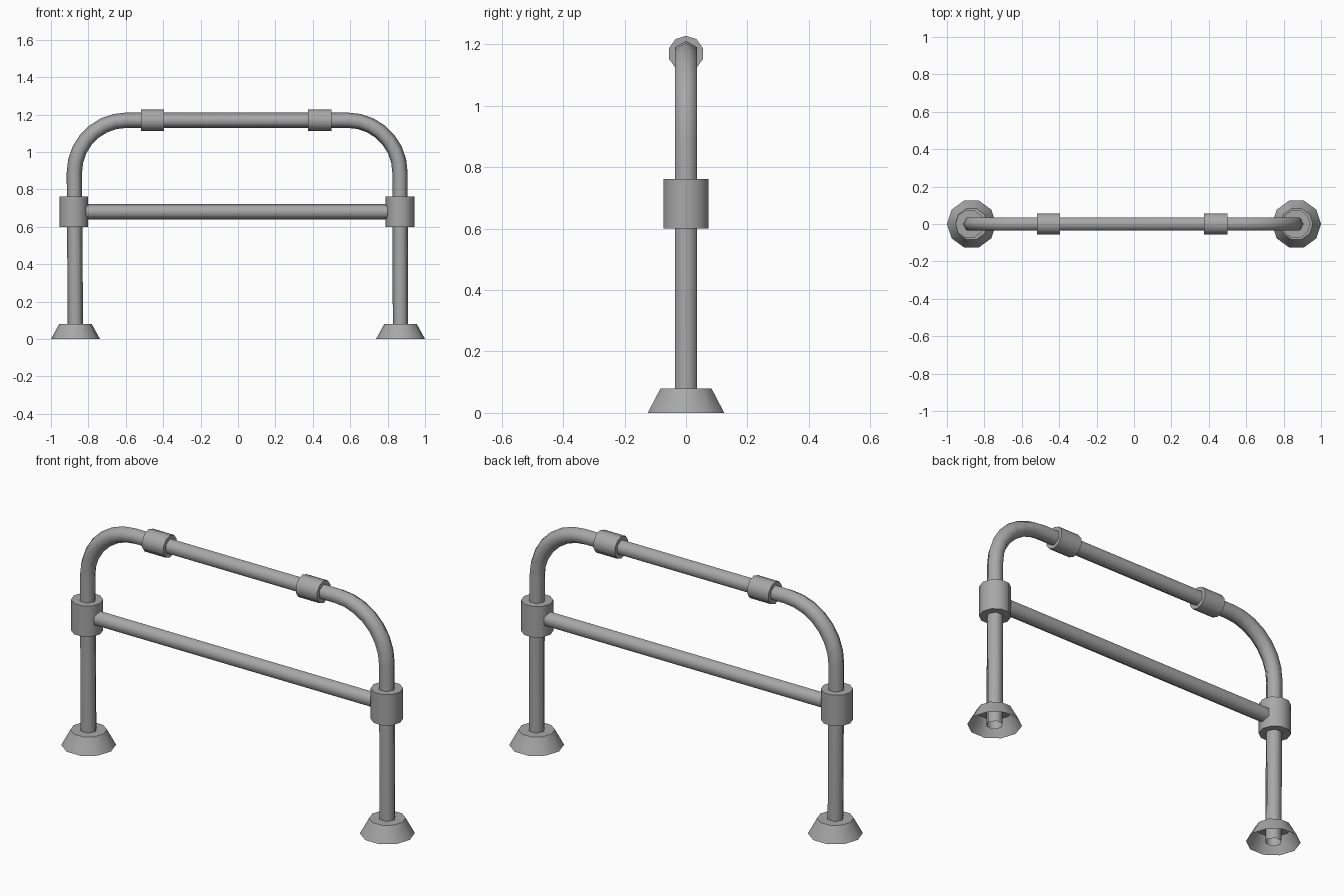
import bpy, bmesh
from math import sin, cos, pi, radians
from mathutils import Vector

if "Cube" in bpy.data.objects:
    bpy.data.objects.remove(bpy.data.objects["Cube"])

Y = Vector((0, 1, 0))

# Dark grey metal
metal = bpy.data.materials.new("grey_metal")
metal.diffuse_color = (0.39, 0.39, 0.39, 1)
metal.use_nodes = True
metal.node_tree.nodes["Principled BSDF"].inputs["Base Color"].default_value = metal.diffuse_color


def sweep(name, path, radii, sides, caps=(True, True), angle=70):
    """Sweep a regular polygon along a path lying in the XZ plane."""
    pts = [Vector((x, 0, z)) for x, z in path]
    bm = bmesh.new()
    rings = []
    for i, p in enumerate(pts):
        a, b = pts[max(i - 1, 0)], pts[min(i + 1, len(pts) - 1)]
        n = Y.cross((b - a).normalized())
        rings.append([bm.verts.new(p + radii[i] * (cos(t) * n + sin(t) * Y))
                      for t in (2 * pi * k / sides for k in range(sides))])
    for r, s in zip(rings, rings[1:]):
        for k in range(sides):
            j = (k + 1) % sides
            bm.faces.new((r[k], r[j], s[j], s[k]))
    for ring, capped in zip((rings[0], rings[-1]), caps):
        if capped:
            bm.faces.new(ring)
    bmesh.ops.recalc_face_normals(bm, faces=bm.faces)
    mesh = bpy.data.meshes.new(name)
    bm.to_mesh(mesh)
    bm.free()
    mesh.materials.append(metal)
    obj = bpy.data.objects.new(name, mesh)
    bpy.context.collection.objects.link(obj)
    bpy.ops.object.select_all(action='DESELECT')
    bpy.context.view_layer.objects.active = obj
    obj.select_set(True)
    bpy.ops.object.shade_smooth_by_angle(angle=radians(angle))
    return obj


LEG_X, TOP_Z, BEND = 0.869, 1.17, 0.28


def half_path(s, x):
    """Foot, then a quarter bend up to the top rail."""
    pts = [(s * LEG_X, 0.0)]
    for k in range(8):
        t = pi / 2 * k / 7
        pts.append((s * (x - BEND + BEND * cos(t)), TOP_Z - BEND + BEND * sin(t)))
    return pts


# Bent main tube: leg, bend, top rail, bend, leg, open at the feet
path = half_path(-1, 0.875) + half_path(1, 0.866)[::-1]
sweep("bent_rail_tube", path, [0.041] * len(path), 6, caps=(False, False))

# Lower cross bar
sweep("cross_bar", [(-0.83, 0.68), (0.83, 0.68)], [0.041] * 2, 6)

for side, s, collar_x, sleeve_x in (("left", -1, -0.878, -0.457),
                                    ("right", 1, 0.866, 0.437)):
    # Flared foot, open underneath
    sweep(side + "_foot", [(s * LEG_X, 0), (s * LEG_X, 0.08)],
          [0.131, 0.087], 10, caps=(False, True), angle=50)
    # Leg collar holding the cross bar
    sweep(side + "_collar", [(collar_x, 0.60), (collar_x, 0.762)],
          [0.077] * 2, 10)
    # Joint sleeve on the top rail
    sweep(side + "_sleeve", [(sleeve_x - 0.062, TOP_Z), (sleeve_x + 0.062, TOP_Z)],
          [0.058] * 2, 10)
